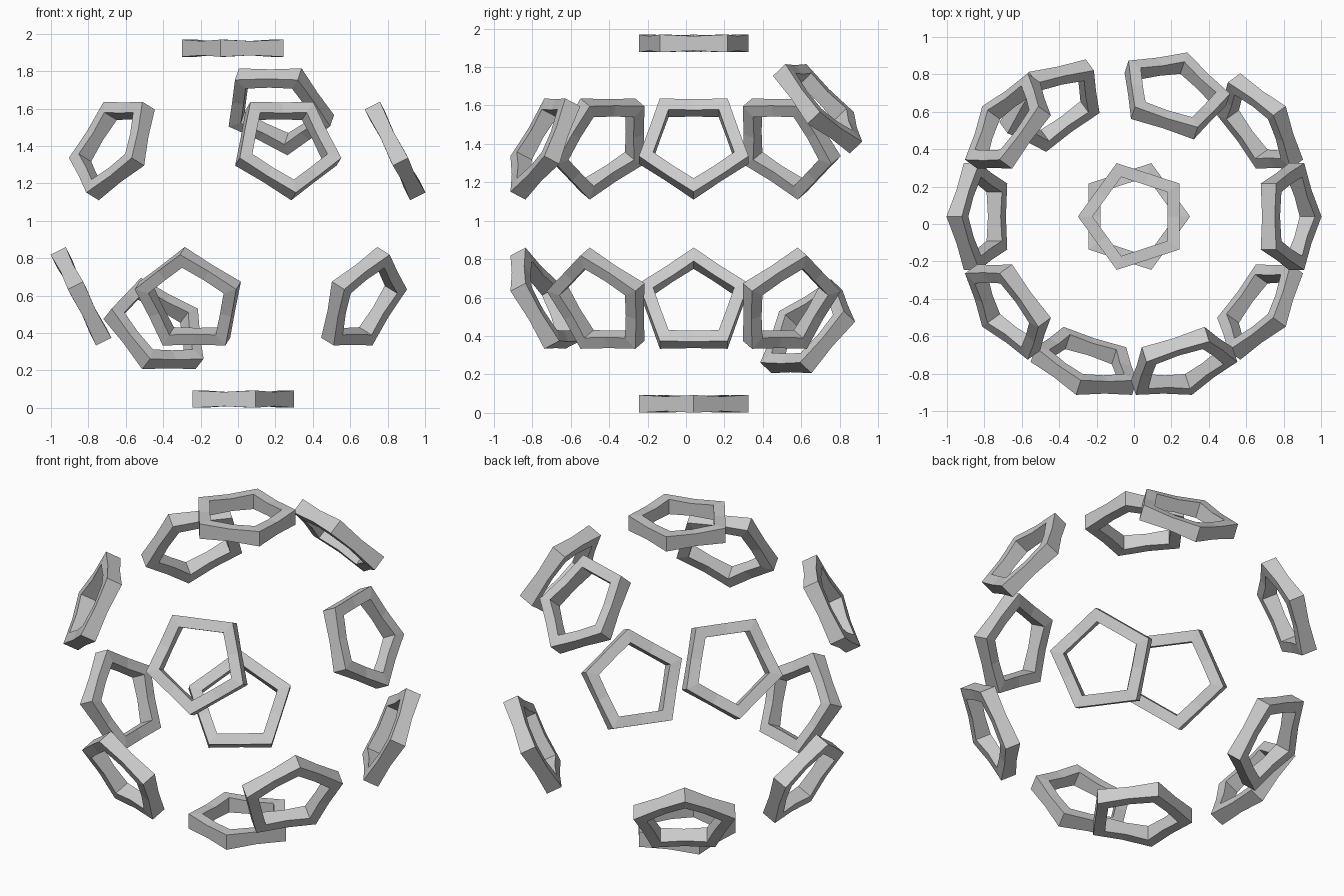
import bpy, bmesh
from math import sin, cos, pi, radians
from mathutils import Vector, Matrix

cube = bpy.data.objects.get("Cube")
if cube:
    bpy.data.objects.remove(cube, do_unlink=True)

CENTRE = Vector((0, 0.04, 0.985))
OUTER, HOLE = 0.30, 0.222            # corner radii of the rim and the hole
CORNER_HALF, MIDDLE_HALF = 0.046, 0.038  # half thickness at corners and side middles

grey = bpy.data.materials.new("light_grey")
grey.use_nodes = True
colour = (0.6, 0.6, 0.6, 1)
grey.diffuse_color = colour
grey.node_tree.nodes["Principled BSDF"].inputs["Base Color"].default_value = colour


def ring_mesh(name):
    """Flat pentagon frame, one corner on +X, each side split at its middle."""
    bm = bmesh.new()
    loops = []
    for i in range(10):
        a = i * pi / 5
        middle = i % 2
        shrink = cos(pi / 5) if middle else 1
        half = MIDDLE_HALF if middle else CORNER_HALF
        section = ((OUTER, -half), (OUTER, half), (HOLE, half), (HOLE, -half))
        loops.append([bm.verts.new((r * shrink * cos(a), r * shrink * sin(a), z))
                      for r, z in section])
    for i, here in enumerate(loops):
        there = loops[(i + 1) % 10]
        for k in range(4):
            m = (k + 1) % 4
            bm.faces.new((here[k], there[k], there[m], here[m]))
    bmesh.ops.recalc_face_normals(bm, faces=bm.faces[:])
    mesh = bpy.data.meshes.new(name)
    bm.to_mesh(mesh)
    bm.free()
    mesh.materials.append(grey)
    return mesh


def place_ring(name, azimuth, elevation, distance=0.925):
    """Put a ring on the sphere, its corner pointing to the equator."""
    a, e = radians(azimuth), radians(elevation)
    normal = Vector((cos(e) * cos(a), cos(e) * sin(a), sin(e)))
    up = Vector((-sin(e) * cos(a), -sin(e) * sin(a), cos(e)))
    corner = -up if elevation > 0 else up
    side = normal.cross(corner)
    basis = Matrix((corner, side, normal)).transposed().to_4x4()
    obj = bpy.data.objects.new(name, ring_mesh(name))
    obj.matrix_world = Matrix.Translation(CENTRE + normal * distance) @ basis
    bpy.context.collection.objects.link(obj)


# Poles
place_ring("top_ring", 180, 90, 0.938)
place_ring("bottom_ring", 0, -90, 0.938)

# Upper and lower belts; one ring of each is pushed away from the equator
TILT = 26.57
for i in range(5):
    if i == 1:
        place_ring("upper_ring_shifted", 72, 42)
        place_ring("lower_ring_shifted", 126, -37)
    else:
        place_ring(f"upper_ring_{i}", 72 * i, TILT)
        place_ring(f"lower_ring_{i}", 72 * i + 36, -TILT)
